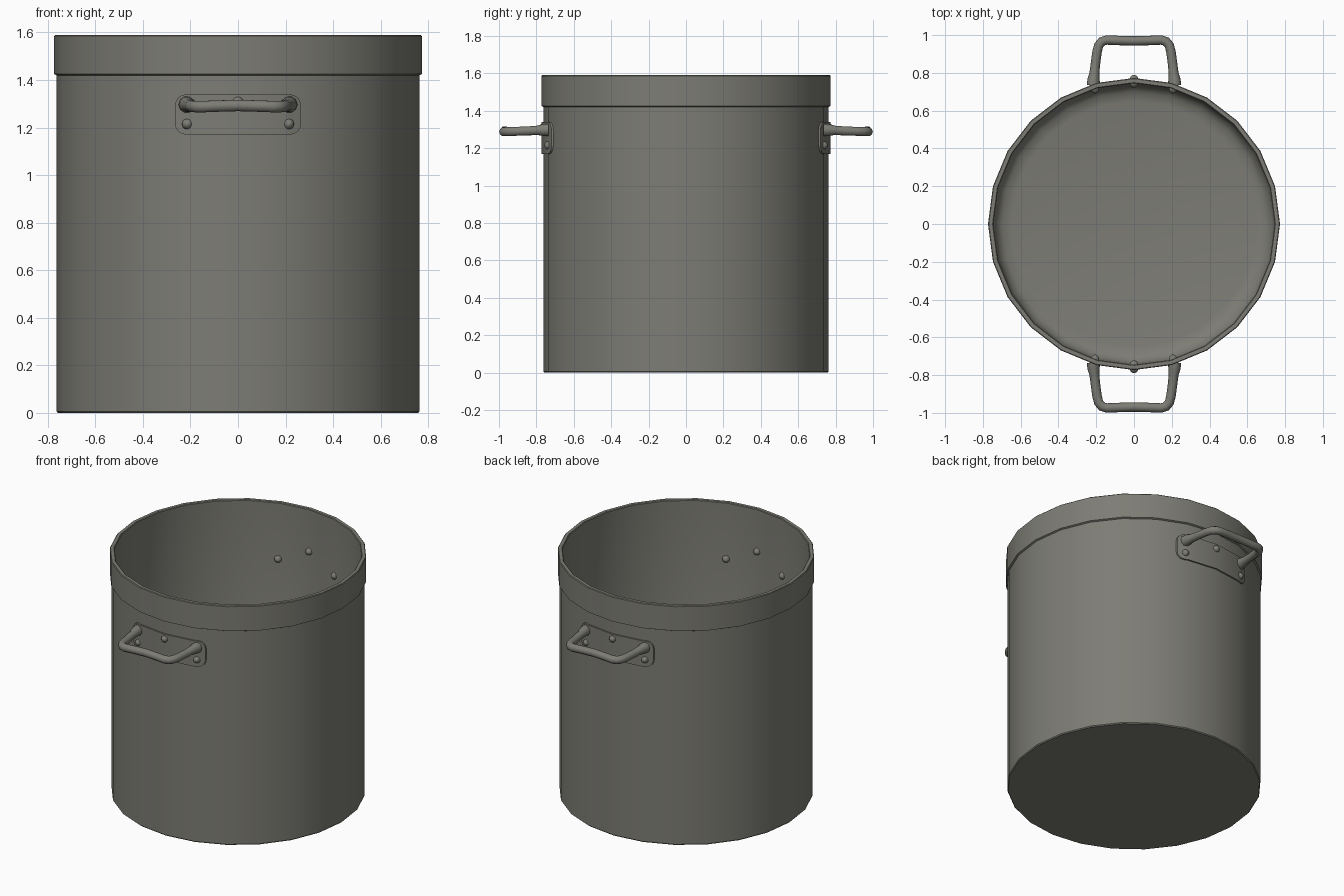
import bpy, bmesh, math
from mathutils import Vector, Matrix

if "Cube" in bpy.data.objects:
    bpy.data.objects.remove(bpy.data.objects["Cube"])

steel = bpy.data.materials.new("warm grey steel")
steel.diffuse_color = (0.205, 0.203, 0.178, 1)
steel.use_nodes = True
steel.node_tree.nodes["Principled BSDF"].inputs["Base Color"].default_value = steel.diffuse_color
SIDES = 24
R = 0.763


def finish(obj, angle=35):
    obj.data.materials.clear()
    obj.data.materials.append(steel)
    bpy.ops.object.select_all(action='DESELECT')
    obj.select_set(True)
    bpy.context.view_layer.objects.active = obj
    bpy.ops.object.shade_smooth_by_angle(angle=math.radians(angle))


def from_bmesh(name, bm):
    bmesh.ops.recalc_face_normals(bm, faces=bm.faces)
    me = bpy.data.meshes.new(name)
    bm.to_mesh(me)
    bm.free()
    obj = bpy.data.objects.new(name, me)
    bpy.context.collection.objects.link(obj)
    finish(obj)
    return obj


def wall_y(x, r=R):
    """Distance of the faceted wall from the x axis at a given x."""
    step = 2 * math.pi / SIDES
    k = int(math.asin(min(abs(x) / r, 1)) / step + 1e-6)
    a, b = k * step, (k + 1) * step
    t = (abs(x) - r * math.sin(a)) / (r * (math.sin(b) - math.sin(a)))
    return r * (math.cos(a) * (1 - t) + math.cos(b) * t)


# Pot: outer wall, raised rim band, lip, inner wall and floor
profile = [(0, 0), (0.758, 0), (R, 0.006), (R, 1.42), (0.773, 1.425),
           (0.773, 1.586), (0.769, 1.59), (0.749, 1.59), (0.745, 1.586),
           (0.745, 0.11), (0.73, 0.065), (0.70, 0.04), (0.65, 0.03), (0, 0.03)]
bm = bmesh.new()
rings = []
for r, z in profile:
    if r == 0:
        rings.append([bm.verts.new((0, 0, z))] * SIDES)
    else:
        rings.append([bm.verts.new((r * math.cos(2 * math.pi * i / SIDES),
                                    r * math.sin(2 * math.pi * i / SIDES), z))
                      for i in range(SIDES)])
for lo, hi in zip(rings, rings[1:]):
    for i in range(SIDES):
        j = (i + 1) % SIDES
        corners = list(dict.fromkeys([lo[i], lo[j], hi[j], hi[i]]))
        bm.faces.new(corners)
from_bmesh("pot_body", bm)


def handle_plate(name, s):
    """Rounded plate that follows the wall."""
    hw, z0, z1, cr = 0.264, 1.17, 1.34, 0.045
    half = [0, 0.1, R * math.sin(math.radians(15)), hw - cr]
    half += [hw - cr + cr * math.sin(math.radians(a)) for a in (25, 50, 72, 90)]
    xs = [-x for x in half[:0:-1]] + half
    bm = bmesh.new()
    cols = []
    for x in xs:
        d = max(0, abs(x) - (hw - cr))
        inset = cr - math.sqrt(max(0, cr * cr - d * d))
        y = wall_y(x)
        cols.append([bm.verts.new((s * x, s * -yy, z))
                     for yy, z in ((y - 0.006, z0 + inset), (y + 0.010, z0 + inset),
                                   (y + 0.010, z1 - inset), (y - 0.006, z1 - inset))])
    for a, b in zip(cols, cols[1:]):
        for i in range(4):
            j = (i + 1) % 4
            bm.faces.new([a[i], a[j], b[j], b[i]])
    bm.faces.new(cols[0])
    bm.faces.new(cols[-1])
    from_bmesh(name, bm)


def rivet(name, x, z, s):
    """Domed on both sides of the wall."""
    y = wall_y(x) - 0.007
    out = Vector((x, -y, 0)).normalized()
    bm = bmesh.new()
    bmesh.ops.create_uvsphere(bm, u_segments=12, v_segments=8, radius=1)
    m = (Matrix.Translation((s * x, -s * y, z))
         @ (out * s).to_track_quat('Z', 'Y').to_matrix().to_4x4()
         @ Matrix.Diagonal((0.025, 0.025, 0.034, 1)))
    bm.transform(m)
    from_bmesh(name, bm)


def handle_bar(name, s):
    """Bent rod, slightly flared where it meets the plate."""
    half = [(0.215, 0.735, 1.297, 1.4), (0.214, 0.765, 1.297, 1.3),
            (0.210, 0.795, 1.295, 1.05), (0.204, 0.85, 1.292, 1),
            (0.196, 0.91, 1.290, 1), (0.187, 0.945, 1.289, 1),
            (0.170, 0.966, 1.288, 1), (0.145, 0.974, 1.288, 1),
            (0.10, 0.972, 1.290, 1), (0.0, 0.969, 1.293, 1)]
    pts = half + [(-x, y, z, r) for x, y, z, r in half[-2::-1]]
    cu = bpy.data.curves.new(name, 'CURVE')
    cu.dimensions = '3D'
    cu.bevel_depth = 0.025
    cu.bevel_resolution = 3
    cu.use_fill_caps = True
    sp = cu.splines.new('POLY')
    sp.points.add(len(pts) - 1)
    for p, (x, y, z, r) in zip(sp.points, pts):
        p.co = (s * x, -s * y, z, 1)
        p.radius = r
    obj = bpy.data.objects.new(name, cu)
    bpy.context.collection.objects.link(obj)
    bpy.ops.object.select_all(action='DESELECT')
    obj.select_set(True)
    bpy.context.view_layer.objects.active = obj
    bpy.ops.object.convert(target='MESH')
    finish(bpy.context.view_layer.objects.active, 50)


# Front and back handles
for side, s in (("front", 1), ("back", -1)):
    handle_plate(side + "_handle_plate", s)
    handle_bar(side + "_handle_bar", s)
    for part, x, z in (("left", -0.21, 1.215), ("middle", 0, 1.308), ("right", 0.21, 1.215)):
        rivet(f"{side}_{part}_rivet", x, z, s)
